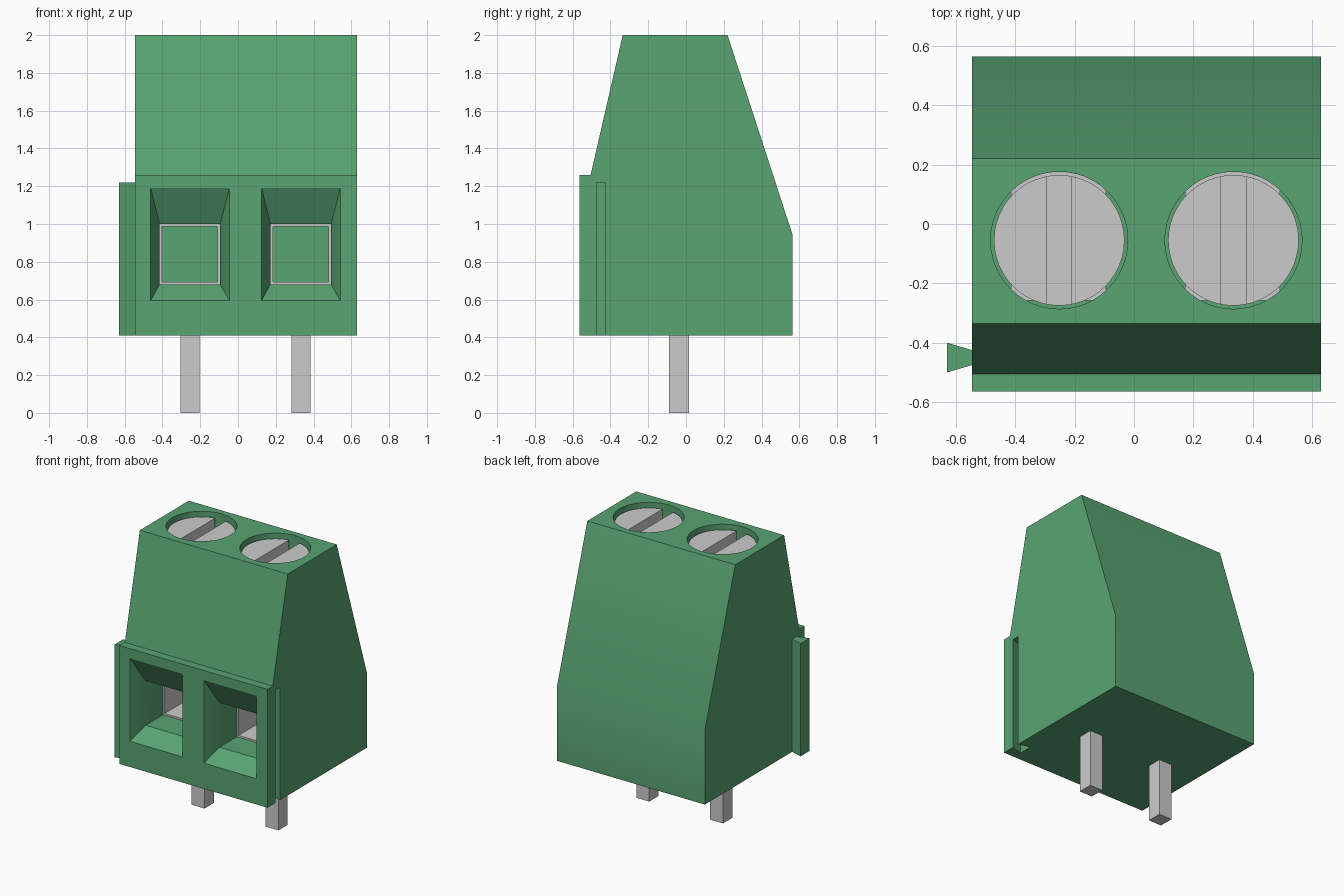
import bpy, bmesh, math

if "Cube" in bpy.data.objects:
    bpy.data.objects.remove(bpy.data.objects["Cube"])

green = bpy.data.materials.new("green_plastic")
green.diffuse_color = (0.10, 0.37, 0.17, 1)
green.use_nodes = True
green.node_tree.nodes["Principled BSDF"].inputs["Base Color"].default_value = green.diffuse_color


def loft(name, rings, loop=False):
    """Skin a list of equal-length rings; cap the ends, or join last to first."""
    bm = bmesh.new()
    rows = [[bm.verts.new(p) for p in ring] for ring in rings]
    n = len(rows[0])
    pairs = list(zip(rows, rows[1:])) + ([(rows[-1], rows[0])] if loop else [])
    for a, b in pairs:
        for i in range(n):
            j = (i + 1) % n
            bm.faces.new((a[i], a[j], b[j], b[i]))
    if not loop:
        bm.faces.new(rows[0])
        bm.faces.new(rows[-1])
    bmesh.ops.recalc_face_normals(bm, faces=bm.faces[:])
    mesh = bpy.data.meshes.new(name)
    bm.to_mesh(mesh)
    bm.free()
    ob = bpy.data.objects.new(name, mesh)
    bpy.context.collection.objects.link(ob)
    return ob


def rect(x0, x1, z0, z1, y):
    return [(x0, y, z0), (x1, y, z0), (x1, y, z1), (x0, y, z1)]


def box(name, x0, x1, y0, y1, z0, z1):
    return loft(name, [rect(x0, x1, z0, z1, y) for y in (y0, y1)])


def cylinder(name, x, y, r, z0, z1, n=48):
    ang = [2 * math.pi * i / n for i in range(n)]
    return loft(name, [[(x + r * math.cos(a), y + r * math.sin(a), z) for a in ang]
                       for z in (z0, z1)])


def dovetail(name, x0, x1, z0, z1):
    prof = [(x0, -0.475), (x1, -0.5), (x1, -0.4), (x0, -0.425)]
    return loft(name, [[(x, y, z) for x, y in prof] for z in (z0, z1)])


def cut(ob, cutter):
    mod = ob.modifiers.new("cut", 'BOOLEAN')
    mod.operation, mod.solver, mod.object = 'DIFFERENCE', 'EXACT', cutter
    bpy.context.view_layer.objects.active = ob
    bpy.ops.object.modifier_apply(modifier=mod.name)
    bpy.data.objects.remove(cutter)


def smooth(ob):
    bpy.ops.object.select_all(action='DESELECT')
    ob.select_set(True)
    bpy.context.view_layer.objects.active = ob
    bpy.ops.object.shade_smooth_by_angle(angle=math.radians(25))


# Housing: side profile extruded across x
profile = [(-0.565, 0.41), (-0.565, 1.26), (-0.505, 1.26), (-0.335, 2.0),
           (0.22, 2.0), (0.565, 0.94), (0.565, 0.41)]
housing = loft("housing", [[(x, y, z) for y, z in profile] for x in (-0.545, 0.63)])

# Dovetail rib on the left, matching groove on the right
rib = dovetail("dovetail_rib", -0.545, -0.63, 0.41, 1.22)
rib.data.materials.append(green)
# groove mouth is narrow at the right face and widens inwards
mouth = [(0.65, -0.469), (0.65, -0.431), (0.545, -0.4), (0.545, -0.5)]
cut(housing, loft("groove_cutter", [[(x, y, z) for x, y in mouth] for z in (0.3, 1.22)]))

for side, cx in (("left", -0.255), ("right", 0.332)):
    # Wire entry: funnel narrowing into a straight passage
    k = 0.1  # funnel continued a little in front of the face
    fx0, fx1, fz0, fz1 = cx - 0.207, cx + 0.21, 0.595, 1.19
    px0, px1, pz0, pz1 = cx - 0.16, cx + 0.16, 0.68, 1.0
    ext = [f + (f - p) * k for f, p in
           ((fx0, px0), (fx1, px1), (fz0, pz0), (fz1, pz1))]
    cut(housing, loft("entry_cutter", [
        rect(*ext, -0.565 - 0.11 * k),
        rect(px0, px1, pz0, pz1, -0.455),
        rect(px0, px1, pz0, pz1, 0.2)]))

    # Screw shaft opening down to the clamp
    sx, sy = cx + 0.003, -0.055
    cut(housing, cylinder("shaft_cutter", sx, sy, 0.231, 0.99, 2.1))

    # Square metal clamp sleeve
    t = 0.013
    outer = (px0, px1, pz0, pz1)
    inner = (px0 + t, px1 - t, pz0 + t, pz1 - t)
    loft(side + "_clamp", [rect(*outer, -0.258), rect(*outer, 0.2),
                           rect(*inner, 0.2), rect(*inner, -0.258)], loop=True)

    # Slotted screw
    screw = cylinder(side + "_screw", sx, sy, 0.22, 1.0, 1.965)
    cut(screw, box("slot_cutter", sx - 0.042, sx + 0.042, -0.5, 0.5, 1.875, 2.1))
    smooth(screw)

    # Solder pin
    box(side + "_pin", cx - 0.05, cx + 0.052, -0.09, 0.015, 0, 0.41)

housing.data.materials.clear()
housing.data.materials.append(green)
smooth(housing)
